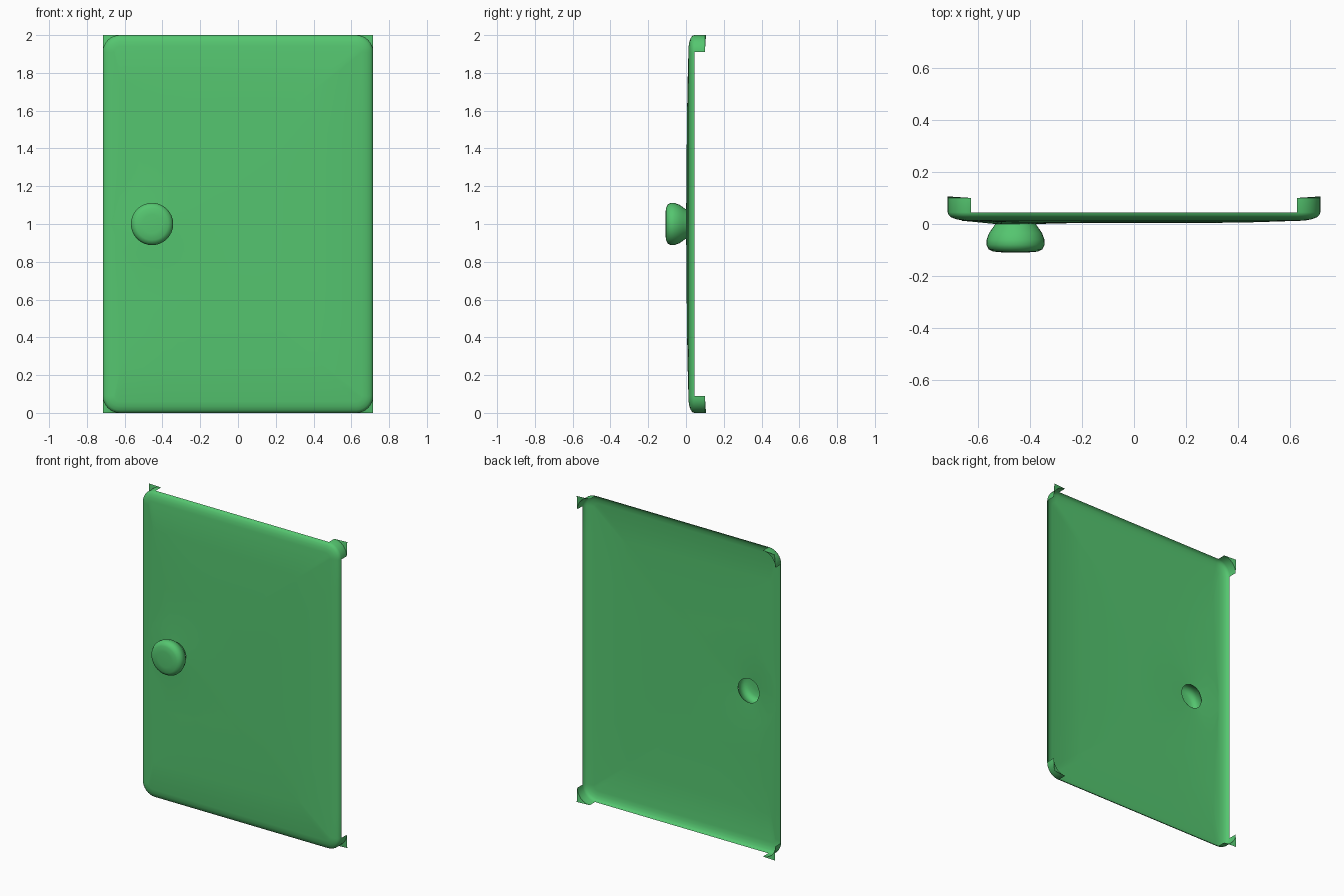
import bpy, bmesh
from math import sin, cos, pi, atan2

old = bpy.data.objects.get("Cube")
if old:
    bpy.data.objects.remove(old)

green = bpy.data.materials.new("leaf green")
green.use_nodes = True
color = (0.09, 0.56, 0.16, 1)
green.diffuse_color = color
green.node_tree.nodes["Principled BSDF"].inputs["Base Color"].default_value = color

HALF_W, HALF_H, CORNER_R = 0.716, 1.0, 0.09
KNOB_X, KNOB_Z, NECK_R = -0.455, 1.0, 0.078
ARC, EDGE = 8, 10       # segments per corner and per straight side
SIDE = ARC + EDGE       # ring points per corner plus the side after it
SIGNS = [(1, 1), (-1, 1), (-1, -1), (1, -1)]


def rounded_ring(inset):
    """Points (x, z) of the rounded outline, counter-clockwise from the right side."""
    r = CORNER_R - inset
    cx, cz = HALF_W - CORNER_R, HALF_H - CORNER_R
    corners = []
    for k, (sx, sz) in enumerate(SIGNS):
        angles = [(k + i / ARC) * pi / 2 for i in range(ARC + 1)]
        corners.append([(sx * cx + r * cos(a), 1 + sz * cz + r * sin(a)) for a in angles])
    points = []
    for k, arc in enumerate(corners):
        a, b = arc[-1], corners[(k + 1) % 4][0]
        points += arc
        points += [(a[0] + (b[0] - a[0]) * i / EDGE, a[1] + (b[1] - a[1]) * i / EDGE)
                   for i in range(1, EDGE)]
    return points


def circle_ring(radius, outline):
    """Circle round the knob whose points line up with the outline's directions."""
    angles = [atan2(z - KNOB_Z, x - KNOB_X) for x, z in outline]
    return [(KNOB_X + radius * cos(a), KNOB_Z + radius * sin(a)) for a in angles]


def bow(x, z):
    """Gentle forward bulge of the panel face."""
    return 0.003 + 0.013 * max(abs(x) / HALF_W, abs(z - 1)) ** 3


def add_ring(bm, points, depth=None):
    return [bm.verts.new((x, bow(x, z) if depth is None else depth, z)) for x, z in points]


def bridge(bm, a, b):
    n = len(a)
    for i in range(n):
        j = (i + 1) % n
        bm.faces.new((a[i], b[i], b[j], a[j]))


def finish(bm, name, angle):
    mesh = bpy.data.meshes.new(name)
    bm.to_mesh(mesh)
    bm.free()
    mesh.materials.append(green)
    obj = bpy.data.objects.new(name, mesh)
    bpy.context.collection.objects.link(obj)
    bpy.ops.object.select_all(action='DESELECT')
    obj.select_set(True)
    bpy.context.view_layer.objects.active = obj
    bpy.ops.object.shade_smooth_by_angle(angle=angle)
    return obj


# Door panel: sheet with a knob hole, edges curled back
bm = bmesh.new()
outer = rounded_ring(0.06)
dish = circle_ring(0.22, outer)
rings = [add_ring(bm, circle_ring(NECK_R, outer), 0.0), add_ring(bm, dish)]
for t in (0.25, 0.5, 0.75):
    rings.append(add_ring(bm, [(a + (c - a) * t, b + (d - b) * t)
                               for (a, b), (c, d) in zip(dish, outer)]))
rings.append(add_ring(bm, outer))
for inset, depth in ((0.035, 0.018), (0.015, 0.025), (0.004, 0.034), (0, 0.045)):
    rings.append(add_ring(bm, rounded_ring(inset), depth))
for a, b in zip(rings, rings[1:]):
    bridge(bm, a, b)

# Corner tabs: the rim runs further back and flares out to a square point
rim = rings[-1]
for k, (sx, sz) in enumerate(SIGNS):
    front = rim[k * SIDE:k * SIDE + ARC + 1]
    back = [bm.verts.new((v.co.x, 0.1, v.co.z)) for v in front]
    tip = bm.verts.new((sx * HALF_W, 0.106, 1 + sz * HALF_H))
    for i in range(ARC):
        bm.faces.new((front[i], back[i], back[i + 1], front[i + 1]))
        bm.faces.new((back[i], tip, back[i + 1]))
finish(bm, "door_panel", 0.7)

# Hollow knob, open towards the back
profile = [(NECK_R, 0.0), (0.088, -0.015), (0.102, -0.035), (0.111, -0.06),
           (0.112, -0.08), (0.103, -0.097), (0.085, -0.106), (0.05, -0.109)]
bm = bmesh.new()
turn = [2 * pi * i / 32 for i in range(32)]
rings = [add_ring(bm, [(KNOB_X + r * cos(a), KNOB_Z + r * sin(a)) for a in turn], y)
         for r, y in profile]
for a, b in zip(rings, rings[1:]):
    bridge(bm, b, a)
bm.faces.new(rings[-1])
finish(bm, "door_knob", 0.9)
